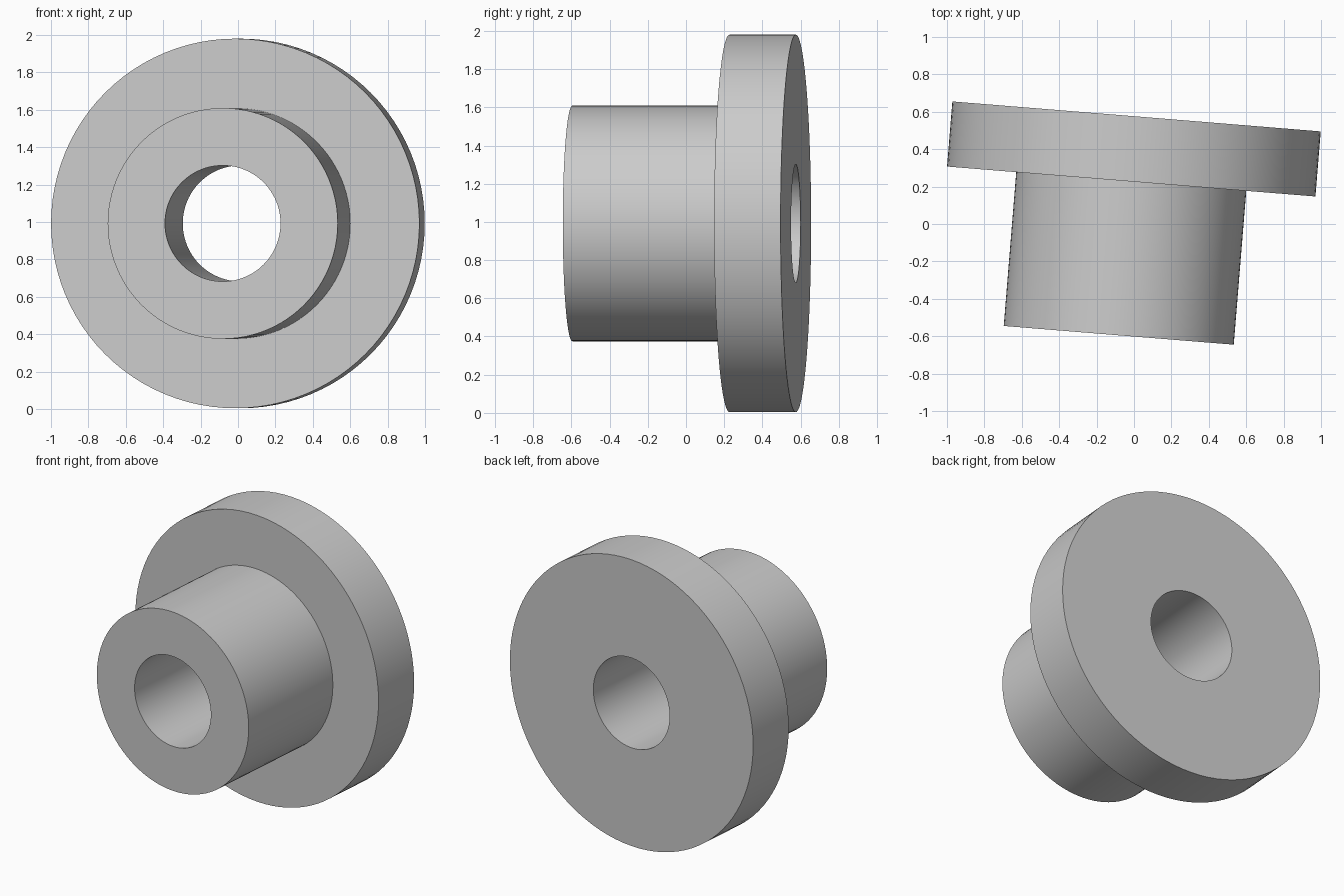
import bpy
import bmesh
import math
from mathutils import Matrix, Vector

cube = bpy.data.objects.get("Cube")
if cube:
    bpy.data.objects.remove(cube, do_unlink=True)

# Main dimensions
SEGMENTS = 96
BORE_R, HUB_R, FLANGE_R = 0.31, 0.617, 0.988
HUB_FRONT, FLANGE_FRONT, FLANGE_BACK = -0.587, 0.238, 0.587
YAW = math.radians(-4.65)

# Plain grey material
grey = bpy.data.materials.new("plain grey")
grey.use_nodes = True
colour = (0.6, 0.6, 0.6, 1.0)
grey.diffuse_color = colour
grey.node_tree.nodes["Principled BSDF"].inputs["Base Color"].default_value = colour

# Closed half section of hub, flange and through bore: (radius, position on axis)
section = [
    (BORE_R, HUB_FRONT),
    (HUB_R, HUB_FRONT),
    (HUB_R, FLANGE_FRONT),
    (FLANGE_R, FLANGE_FRONT),
    (FLANGE_R, FLANGE_BACK),
    (BORE_R, FLANGE_BACK),
]

# Turn the section around the y axis
bm = bmesh.new()
verts = [bm.verts.new((r, y, 0)) for r, y in section]
edges = [bm.edges.new((v, verts[(i + 1) % len(verts)])) for i, v in enumerate(verts)]
bmesh.ops.spin(bm, geom=verts + edges, cent=(0, 0, 0), axis=(0, 1, 0),
               angle=math.tau, steps=SEGMENTS, use_duplicate=False)
bmesh.ops.remove_doubles(bm, verts=bm.verts[:], dist=0.0005)
bmesh.ops.recalc_face_normals(bm, faces=bm.faces[:])

mesh = bpy.data.meshes.new("flanged_bushing")
bm.to_mesh(mesh)
bm.free()
mesh.materials.append(grey)

# Place the part, slightly turned about the vertical
bushing = bpy.data.objects.new("flanged_bushing", mesh)
bpy.context.collection.objects.link(bushing)
bushing.matrix_world = (Matrix.Translation(Vector((-0.034, -0.01, 0.992)))
                        @ Matrix.Rotation(YAW, 4, "Z"))

# Smooth round walls, sharp rims
bpy.ops.object.select_all(action="DESELECT")
bushing.select_set(True)
bpy.context.view_layer.objects.active = bushing
bpy.ops.object.shade_smooth_by_angle(angle=math.radians(30))
